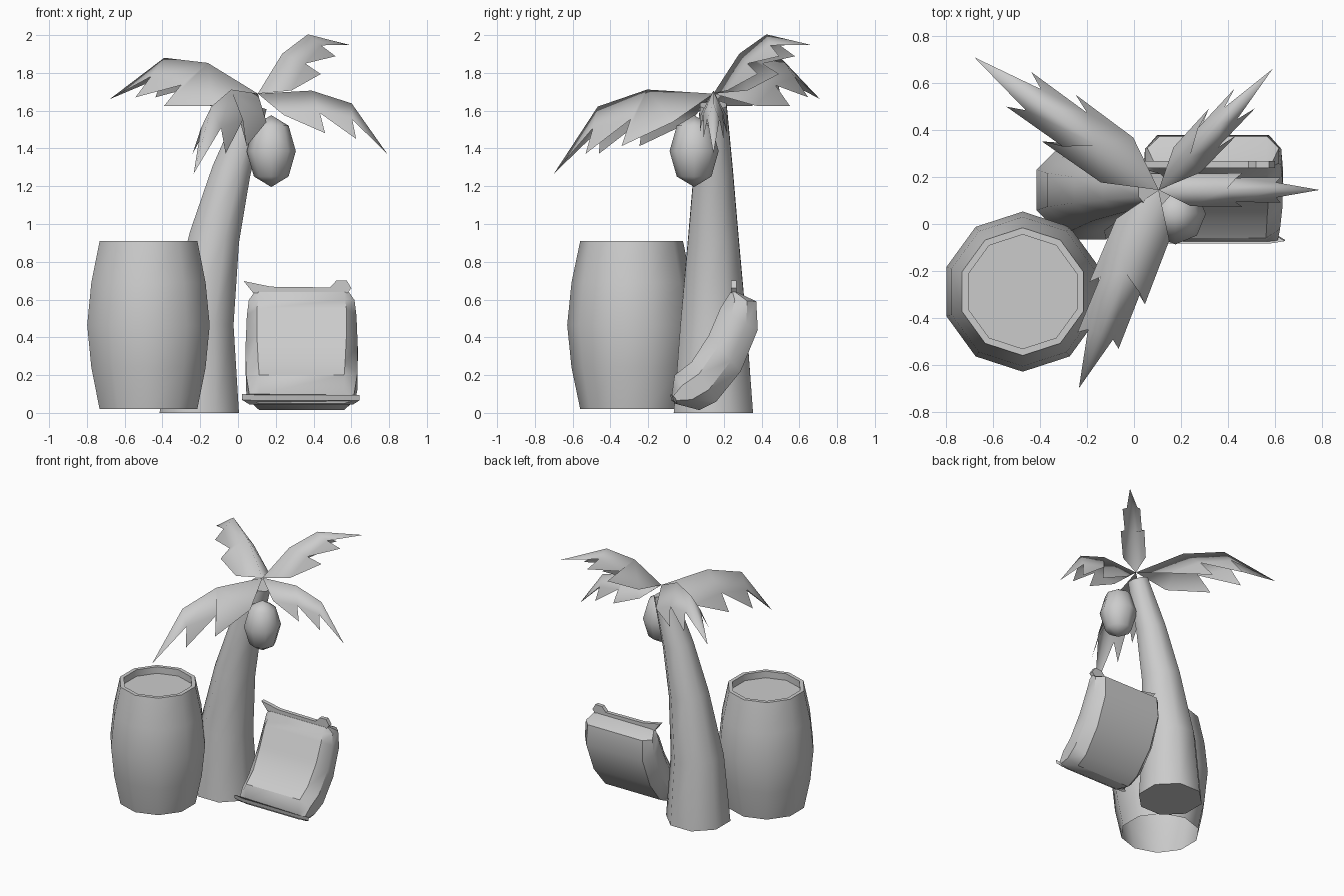
import bpy, bmesh, math
from mathutils import Vector, Matrix

old = bpy.data.objects.get("Cube")
if old:
    bpy.data.objects.remove(old, do_unlink=True)

GREY = (0.6, 0.6, 0.6, 1.0)
mat = bpy.data.materials.new("plain grey")
mat.use_nodes = True
mat.diffuse_color = GREY
mat.node_tree.nodes["Principled BSDF"].inputs["Base Color"].default_value = GREY


def finish(name, bm, angle, recalc=True):
    """Turn a bmesh into a named, shaded object."""
    if recalc:
        bmesh.ops.recalc_face_normals(bm, faces=bm.faces[:])
    me = bpy.data.meshes.new(name)
    bm.to_mesh(me)
    bm.free()
    me.materials.append(mat)
    ob = bpy.data.objects.new(name, me)
    bpy.context.collection.objects.link(ob)
    bpy.ops.object.select_all(action='DESELECT')
    ob.select_set(True)
    bpy.context.view_layer.objects.active = ob
    bpy.ops.object.shade_smooth_by_angle(angle=math.radians(angle))
    return ob


def loft(rings, cap_start=True, cap_end=True):
    """Skin a list of closed rings with quads."""
    bm = bmesh.new()
    vs = [[bm.verts.new(p) for p in r] for r in rings]
    n = len(vs[0])
    for a, b in zip(vs, vs[1:]):
        for i in range(n):
            j = (i + 1) % n
            bm.faces.new((a[i], a[j], b[j], b[i]))
    if cap_start:
        bm.faces.new(vs[0][::-1])
    if cap_end:
        bm.faces.new(vs[-1])
    return bm


def circle(n, r, start):
    return [Vector((r * math.cos(start + math.tau * i / n),
                    r * math.sin(start + math.tau * i / n), 0)) for i in range(n)]


# Barrel: ten sides, open below, sunken lid
BARREL = Vector((-0.474, -0.288, 0))
profile = [(0.272, 0.02), (0.318, 0.24), (0.341, 0.465), (0.318, 0.69),
           (0.272, 0.91), (0.243, 0.91), (0.243, 0.86)]
rings = [[BARREL + p + Vector((0, 0, z)) for p in circle(10, r, math.pi / 2)]
         for r, z in profile]
bm = loft(rings, cap_start=False)
finish("barrel", bm, 40)

# Trunk: eight-sided, bending and tapering, rings square to its path
path = [(-0.205, 0.0, 0.21), (-0.197, 0.48, 0.174), (-0.125, 0.93, 0.133),
        (-0.035, 1.28, 0.103), (0.085, 1.63, 0.07)]
rings = []
for i, (x, z, half) in enumerate(path):
    a, b = path[max(i - 1, 0)], path[min(i + 1, len(path) - 1)]
    tilt = math.atan2(b[0] - a[0], b[1] - a[1]) if i else 0
    turn = Matrix.Rotation(tilt, 3, 'Y')
    rings.append([turn @ p + Vector((x, 0.145, z))
                  for p in circle(8, half / math.cos(math.pi / 8), math.pi / 8)])
finish("trunk", loft(rings), 50)

# Coconut
bm = bmesh.new()
bmesh.ops.create_uvsphere(bm, u_segments=8, v_segments=4, radius=1)
bmesh.ops.scale(bm, vec=(0.13, 0.13, 0.19), verts=bm.verts)
bmesh.ops.translate(bm, vec=(0.176, 0.043, 1.386), verts=bm.verts)
finish("coconut", bm, 60)

# Palm fronds: one folded, notched leaf shape, scaled, pitched and turned
RIDGE = [(0, 0), (0.415, 0.024), (0.725, -0.075), (1, -0.465)]
EDGE = [(0.2, 0.96, -0.165), (0.52, 1.0, -0.305), (0.48, 0.72, -0.15),
        (0.76, 0.74, -0.35), (0.73, 0.45, -0.2)]


def frond(name, tip, scale, pitch, width):
    crown = Vector((0.105, 0.145, 1.69))
    yaw = math.atan2(tip[1] - crown.y, tip[0] - crown.x)
    m = (Matrix.Translation(crown) @ Matrix.Rotation(yaw, 4, 'Z')
         @ Matrix.Rotation(math.radians(-pitch), 4, 'Y') @ Matrix.Scale(scale, 4))
    bm = bmesh.new()
    r = [bm.verts.new(m @ Vector((x, 0, z))) for x, z in RIDGE]
    for side in (1, -1):
        e = [bm.verts.new(m @ Vector((x, side * w * width, z))) for x, w, z in EDGE]
        panels = [(r[0], r[1], e[0]), (r[1], e[2], e[1], e[0]),
                  (r[1], r[2], e[4], e[2]), (e[2], e[4], e[3]),
                  (r[2], r[3], e[4])]
        for f in panels:
            bm.faces.new(f[::-1] if side < 0 else f)
    bmesh.ops.recalc_face_normals(bm, faces=bm.faces[:])
    bm.normal_update()
    if bm.faces[0].normal.z < 0:
        bmesh.ops.reverse_faces(bm, faces=bm.faces[:])
    finish(name, bm, 150, recalc=False)


frond("frond_left", (0.79, 0.145), 0.685, 0, 0.105)
frond("frond_back_left", (0.59, 0.66), 0.683, 45, 0.12)
frond("frond_back_right", (-0.68, 0.71), 0.877, 23.2, 0.14)
frond("frond_front", (-0.235, -0.70), 0.91, 0, 0.14)

# Sack body: front and back points (y, z) per section, panel and side half widths
SX = 0.337
sections = [
    ((-0.075, 0.10), (-0.062, 0.05), 0.225, 0.275),
    ((-0.06, 0.20), (0.07, 0.015), 0.225, 0.285),
    ((0.03, 0.27), (0.16, 0.06), 0.23, 0.295),
    ((0.12, 0.41), (0.29, 0.22), 0.237, 0.297),
    ((0.18, 0.55), (0.38, 0.44), 0.237, 0.29),
    ((0.21, 0.60), (0.372, 0.59), 0.23, 0.28),
    ((0.236, 0.64), (0.27, 0.64), 0.225, 0.25),
]
rings = []
for f, b, wi, wo in sections:
    f, b = Vector((0, *f)), Vector((0, *b))
    ring = [(f, -wi), (f, wi), (f.lerp(b, 0.3), wo), (f.lerp(b, 0.7), wo),
            (b, wi), (b, -wi), (f.lerp(b, 0.7), -wo), (f.lerp(b, 0.3), -wo)]
    rings.append([p + Vector((SX + x, 0, 0)) for p, x in ring])
finish("sack", loft(rings), 40)


def seam(name, outline, thickness):
    """Thin flat flange from an outline, thickened along the given vector."""
    t = Vector(thickness) / 2
    rings = [[Vector(p) + s * t for p in outline] for s in (-1, 1)]
    finish(name, loft(rings), 30)


# Sack seams: upright ruffle on top, flat flange at the bottom
top = [(0.08, 0.635), (0.58, 0.635), (0.60, 0.66), (0.575, 0.702), (0.52, 0.70),
       (0.487, 0.664), (0.175, 0.668), (0.03, 0.698)]
seam("sack_top_seam", [(x, 0.253, z) for x, z in top], (0, 0.03, 0))
bottom = [(0.06, -0.05, 0.06), (0.61, -0.05, 0.06), (0.642, -0.07, 0.08),
          (0.58, -0.08, 0.08), (0.10, -0.08, 0.08), (0.02, -0.07, 0.085)]
seam("sack_bottom_seam", bottom, (0, -0.006, 0.03))
